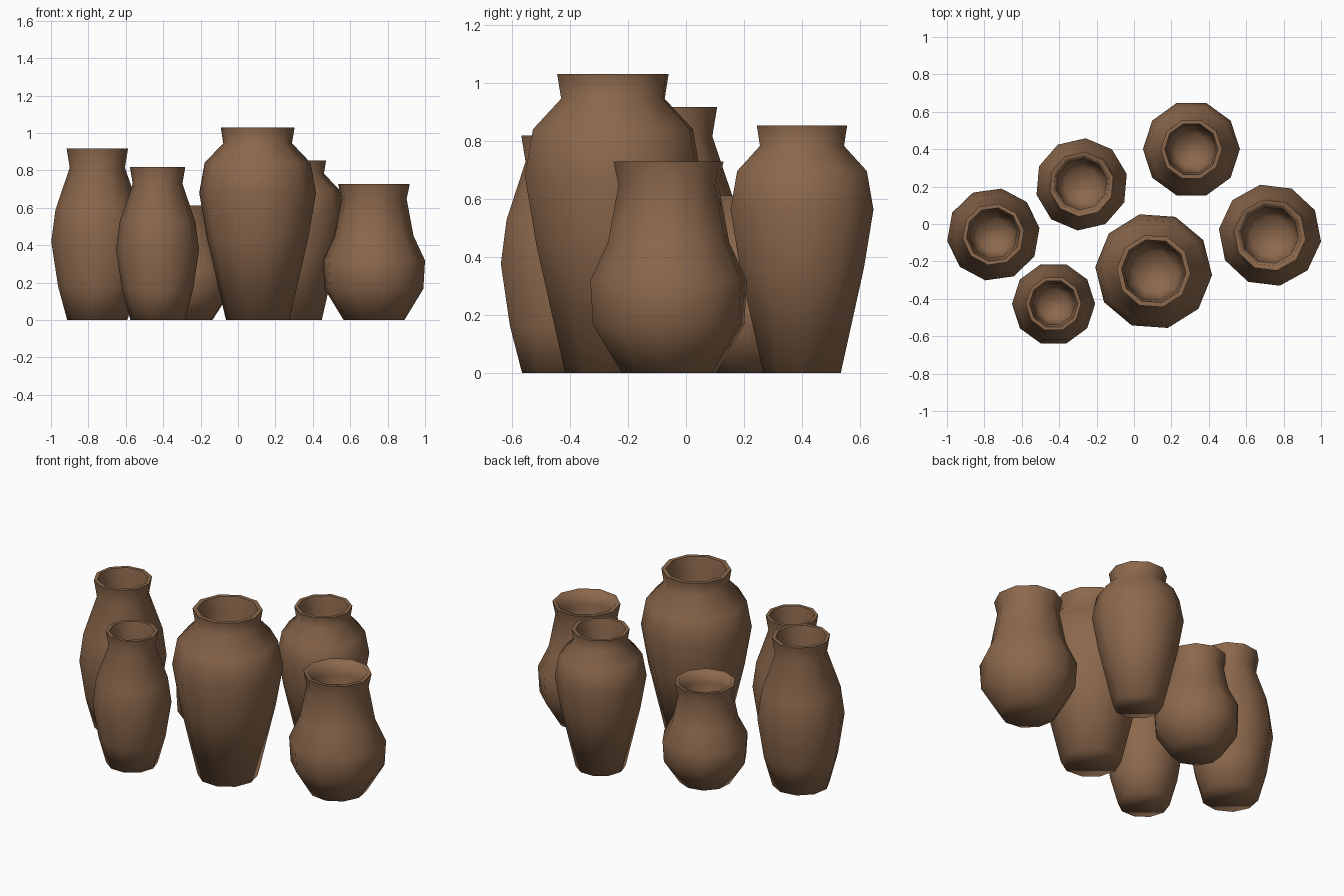
import bpy, bmesh, math

if "Cube" in bpy.data.objects:
    bpy.data.objects.remove(bpy.data.objects["Cube"])

clay = bpy.data.materials.new("brown_clay")
clay.diffuse_color = (0.26, 0.138, 0.072, 1)
clay.use_nodes = True
clay.node_tree.nodes["Principled BSDF"].inputs["Base Color"].default_value = clay.diffuse_color

SIDES = 10

# Outer profiles (radius, height), base to rim
TALL = [(.17, 0), (.272, .44), (.313, .68), (.284, .84), (.184, .945), (.198, 1.03)]
SLIM = [(.163, 0), (.212, .18), (.249, .42), (.226, .59), (.149, .815), (.166, .917)]
ROUND = [(.164, 0), (.266, .166), (.275, .318), (.213, .45), (.176, .647), (.193, .728)]


def make_pot(name, profile, x, y, phase, sxy, sz):
    neck, rim = profile[-2], profile[-1]
    h = rim[1]
    # Lip, inner neck and hollow inside
    inside = [(rim[0] * .87, h), (neck[0] * .86, neck[1]),
              (neck[0] * .82, h * .74), (neck[0] * .6, h * .63)]
    bm = bmesh.new()
    rings = []
    for r, z in profile + inside:
        ring = []
        for i in range(SIDES):
            a = math.radians(phase) + i * math.tau / SIDES
            ring.append(bm.verts.new((r * sxy * math.cos(a), r * sxy * math.sin(a), z * sz)))
        rings.append(ring)
    for lo, hi in zip(rings, rings[1:]):
        for i in range(SIDES):
            j = (i + 1) % SIDES
            bm.faces.new((lo[i], lo[j], hi[j], hi[i]))
    # Base and inner floor
    bm.faces.new(rings[0][::-1])
    bm.faces.new(rings[-1])
    bmesh.ops.recalc_face_normals(bm, faces=bm.faces[:])
    me = bpy.data.meshes.new(name)
    bm.to_mesh(me)
    bm.free()
    me.materials.append(clay)
    ob = bpy.data.objects.new(name, me)
    ob.location = (x, y, 0)
    bpy.context.collection.objects.link(ob)
    bpy.ops.object.select_all(action='DESELECT')
    ob.select_set(True)
    bpy.context.view_layer.objects.active = ob
    bpy.ops.object.shade_smooth_by_angle(angle=math.radians(80))


# Three pot shapes, each in a large and a small size
make_pot("tall_pot_large", TALL, .105, -.252, -4, 1, 1)
make_pot("tall_pot_small", TALL, .307, .40, 0, .828, .828)
make_pot("slim_pot_large", SLIM, -.752, -.056, 8, 1, 1)
make_pot("slim_pot_small", SLIM, -.43, -.427, 0, .893, .893)
make_pot("round_pot_large", ROUND, .727, -.06, -7, 1, 1)
make_pot("round_pot_small", ROUND, -.28, .212, 13, .9, .84)
